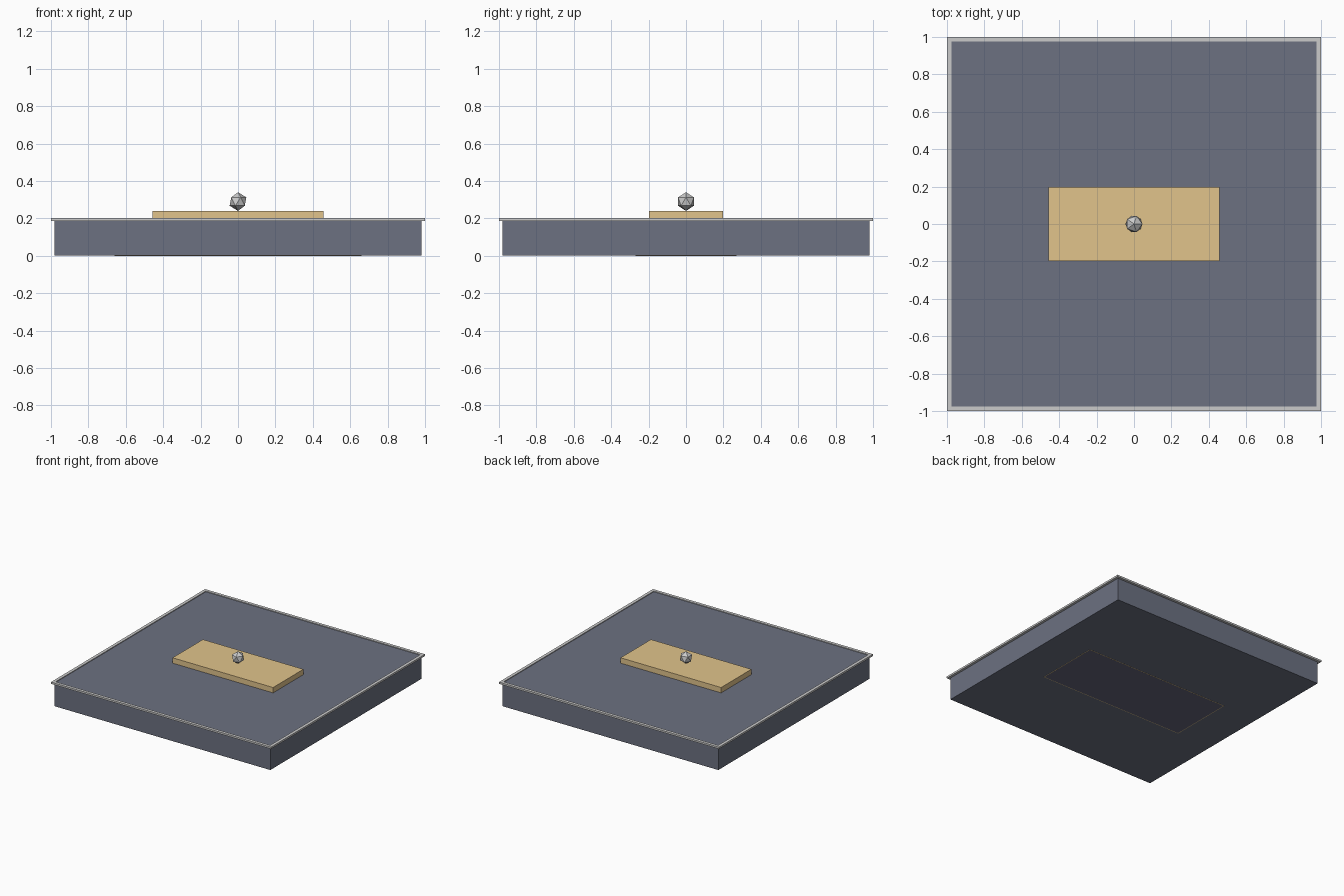
import bpy

if "Cube" in bpy.data.objects:
    bpy.data.objects.remove(bpy.data.objects["Cube"])


def material(name, rgb):
    m = bpy.data.materials.new(name)
    m.diffuse_color = (*rgb, 1)
    m.use_nodes = True
    m.node_tree.nodes["Principled BSDF"].inputs["Base Color"].default_value = m.diffuse_color
    return m


slate = material("slate", (0.15, 0.165, 0.22))
tan = material("tan", (0.75, 0.55, 0.26))
navy = material("navy", (0.13, 0.13, 0.2))


def box(name, x, y, z0, z1, mat=None):
    """Centred box with half sizes x, y."""
    bpy.ops.mesh.primitive_cube_add(size=1, location=(0, 0, (z0 + z1) / 2))
    o = bpy.context.object
    o.name = name
    o.scale = (2 * x, 2 * y, z1 - z0)
    bpy.ops.object.transform_apply(location=True, rotation=False, scale=True)
    if mat:
        o.data.materials.append(mat)
    return o


def frame(name, x, y, w, z0, z1, mat=None):
    """Rectangular ring, outer half sizes x, y and width w."""
    outer = [(-x, -y), (x, -y), (x, y), (-x, y)]
    inner = [(-x + w, -y + w), (x - w, -y + w), (x - w, y - w), (-x + w, y - w)]
    verts = [(a, b, z) for z in (z0, z1) for ring in (outer, inner) for a, b in ring]
    faces = []
    for i in range(4):
        j = (i + 1) % 4
        faces += [(i, j, j + 8, i + 8), (j + 4, i + 4, i + 12, j + 12),
                  (i + 8, j + 8, j + 12, i + 12), (j, i, i + 4, j + 4)]
    me = bpy.data.meshes.new(name)
    me.from_pydata(verts, [], faces)
    o = bpy.data.objects.new(name, me)
    bpy.context.collection.objects.link(o)
    if mat:
        me.materials.append(mat)
    return o


# Slab with a thin grey rim around the top edge
box("base_slab", 0.98, 0.98, 0.001, 0.196, slate)
frame("top_rim", 1.0, 1.0, 0.025, 0.187, 0.202)

# Raised plank on top
box("plank", 0.457, 0.197, 0.19, 0.24, tan)

# Inset plate and its thin border on the underside
box("bottom_plate", 0.655, 0.265, 0, 0.01, navy)
frame("bottom_border", 0.66, 0.27, 0.005, 0, 0.01, tan)

# Faceted ball
bpy.ops.mesh.primitive_ico_sphere_add(subdivisions=1, radius=0.05, location=(0, 0, 0.29))
bpy.context.object.name = "ball"
